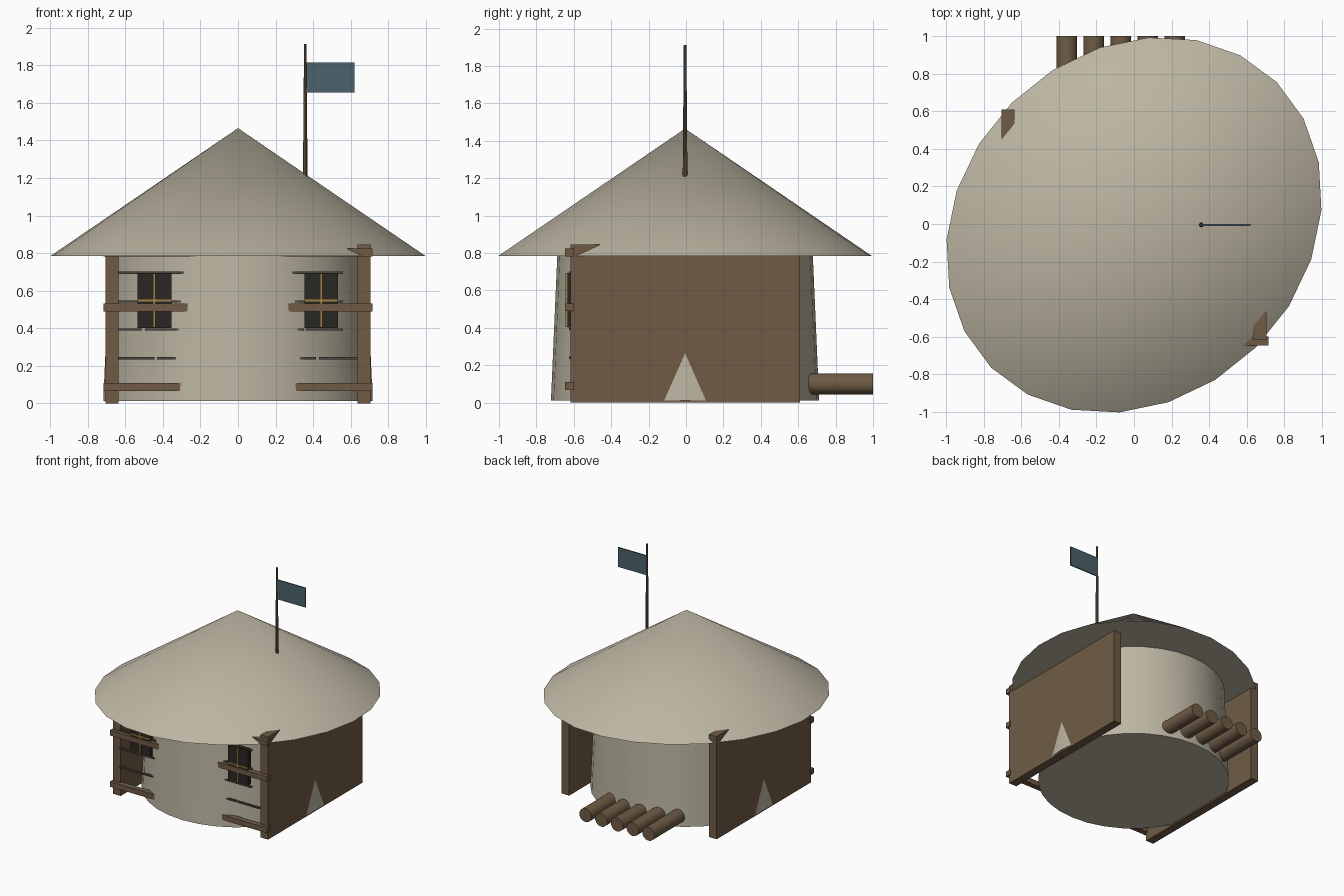
import bpy, bmesh, math
from mathutils import Matrix

if "Cube" in bpy.data.objects:
    bpy.data.objects.remove(bpy.data.objects["Cube"])

CY = -0.005  # hut centre in y


def material(name, rgb):
    m = bpy.data.materials.new(name)
    m.diffuse_color = (*rgb, 1)
    m.use_nodes = True
    m.node_tree.nodes["Principled BSDF"].inputs["Base Color"].default_value = m.diffuse_color
    return m


PLASTER = material("plaster", (0.50, 0.46, 0.36))
WOOD = material("wood", (0.16, 0.105, 0.06))
SEAM = material("seam", (0.07, 0.062, 0.05))
DARK = material("dark_glass", (0.022, 0.02, 0.016))
GOLD = material("gold", (0.36, 0.23, 0.07))
CLOTH = material("cloth", (0.07, 0.12, 0.15))


def finish(name, bm, mat, smooth=False):
    me = bpy.data.meshes.new(name)
    bm.to_mesh(me)
    bm.free()
    me.materials.append(mat)
    ob = bpy.data.objects.new(name, me)
    bpy.context.collection.objects.link(ob)
    if smooth:
        bpy.ops.object.select_all(action='DESELECT')
        ob.select_set(True)
        bpy.context.view_layer.objects.active = ob
        bpy.ops.object.shade_smooth_by_angle(angle=math.radians(32))
    return ob


def box(name, x, y, z, mat):
    """Box from (min, max) ranges."""
    bm = bmesh.new()
    size = [b - a for a, b in (x, y, z)]
    mid = [(a + b) / 2 for a, b in (x, y, z)]
    bmesh.ops.create_cube(bm, size=1, matrix=Matrix.Translation(mid) @ Matrix.Diagonal((*size, 1)))
    return finish(name, bm, mat)


def cone(name, r1, r2, length, sides, matrix, mat):
    bm = bmesh.new()
    bmesh.ops.create_cone(bm, cap_ends=True, segments=sides, radius1=r1, radius2=r2,
                          depth=length, matrix=matrix)
    return finish(name, bm, mat, True)


# round tapered wall; its widest edge just breaks through the side panels
cone("round_wall", 0.717, 0.683, 0.778, 32, Matrix.Translation((0, CY, 0.401)), PLASTER)

# conical roof, stretched along the diagonal
cone("roof", 1, 0, 0.68, 24,
     Matrix.Translation((0, CY, 1.125)) @ Matrix.Rotation(math.pi / 4, 4, 'Z')
     @ Matrix.Diagonal((1.075, 0.92, 1, 1)), PLASTER)

# side panels
for side, s in (("left", -1), ("right", 1)):
    box(side + "_panel", sorted((s * 0.637, s * 0.706)), (-0.617, 0.61), (0, 0.845), WOOD)

# front rails running between the panels through the wall
for i, z in enumerate((0.067, 0.489, 0.782)):
    box(f"front_rail_{i + 1}", (-0.715, 0.715), (-0.646, -0.60), (z, z + 0.042), WOOD)

# thin broken seams along the front
seams = {
    0.695: [(-0.64, -0.1), (0.1, 0.56)],
    0.542: [(-0.64, -0.1), (0.1, 0.56)],
    0.393: [(-0.64, -0.51), (-0.495, -0.1), (0.1, 0.35), (0.36, 0.56)],
    0.240: [(-0.64, -0.445), (-0.43, -0.1), (0.1, 0.415), (0.43, 0.635)],
}
for row, (z, spans) in enumerate(seams.items()):
    for col, span in enumerate(spans):
        box(f"seam_{row + 1}_{col + 1}", span, (-0.626, -0.608), (z - 0.006, z + 0.006), SEAM)

# front windows with a gold cross
for side, cx in (("left", -0.445), ("right", 0.443)):
    box(side + "_window", (cx - 0.09, cx + 0.09), (-0.634, -0.59), (0.402, 0.694), DARK)
    box(side + "_window_upright", (cx - 0.007, cx + 0.007), (-0.643, -0.63), (0.405, 0.691), GOLD)
    box(side + "_window_crossbar", (cx - 0.09, cx + 0.09), (-0.643, -0.63), (0.541, 0.555), GOLD)

# row of logs at the back
for i in range(5):
    cone(f"log_{i + 1}", 0.056, 0.056, 0.39, 14,
         Matrix.Translation((-0.358 + 0.1435 * i, 0.805, 0.1)) @ Matrix.Rotation(math.pi / 2, 4, 'X'), WOOD)

# flagpole and flag
cone("flagpole", 0.013, 0.007, 0.73, 10, Matrix.Translation((0.358, CY, 1.547)), WOOD)
box("flag", (0.362, 0.62), (CY - 0.005, CY + 0.005), (1.655, 1.815), CLOTH)
